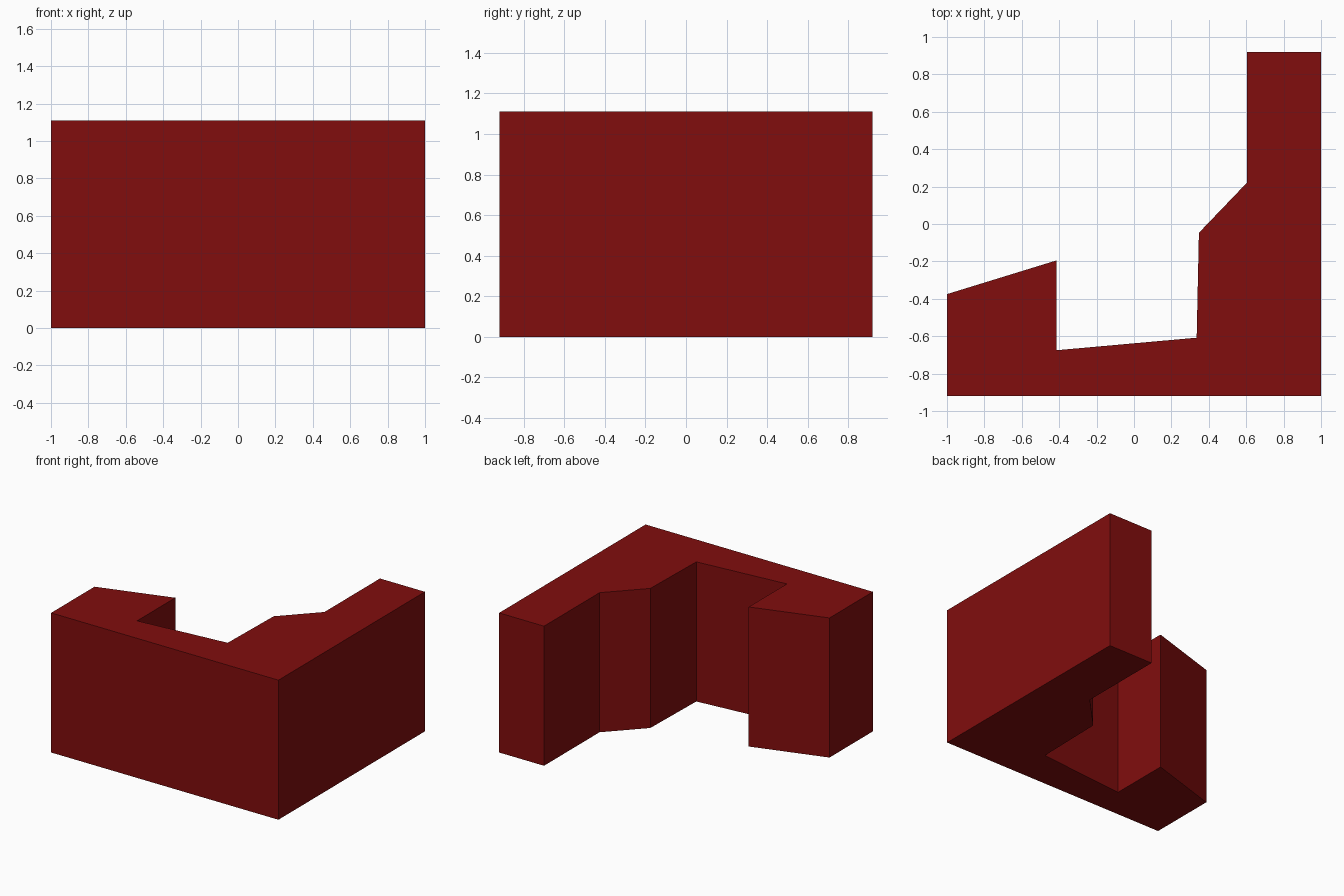
import bpy, bmesh

if "Cube" in bpy.data.objects:
    bpy.data.objects.remove(bpy.data.objects["Cube"])

HEIGHT = 1.11

# Footprint of the L-shaped building, counter-clockwise from the front left corner
footprint = [
    (-1, -0.92), (1, -0.92), (1, 0.92), (0.605, 0.92), (0.605, 0.222),
    (0.347, -0.047), (0.335, -0.608), (-0.415, -0.675), (-0.415, -0.195), (-1, -0.375),
]

# Building block: footprint extruded straight up
bm = bmesh.new()
base = bm.faces.new([bm.verts.new((x, y, 0)) for x, y in footprint])
top = bmesh.ops.extrude_face_region(bm, geom=[base], use_keep_orig=True)["geom"]
bmesh.ops.translate(bm, vec=(0, 0, HEIGHT),
                    verts=[v for v in top if isinstance(v, bmesh.types.BMVert)])
bmesh.ops.recalc_face_normals(bm, faces=bm.faces[:])

mesh = bpy.data.meshes.new("building_block")
bm.to_mesh(mesh)
bm.free()
block = bpy.data.objects.new("building_block", mesh)
bpy.context.collection.objects.link(block)

# Dark red walls and roof
red = bpy.data.materials.new("dark_red")
red.diffuse_color = (0.22, 0.004, 0.004, 1)
red.use_nodes = True
red.node_tree.nodes["Principled BSDF"].inputs["Base Color"].default_value = red.diffuse_color
mesh.materials.append(red)
